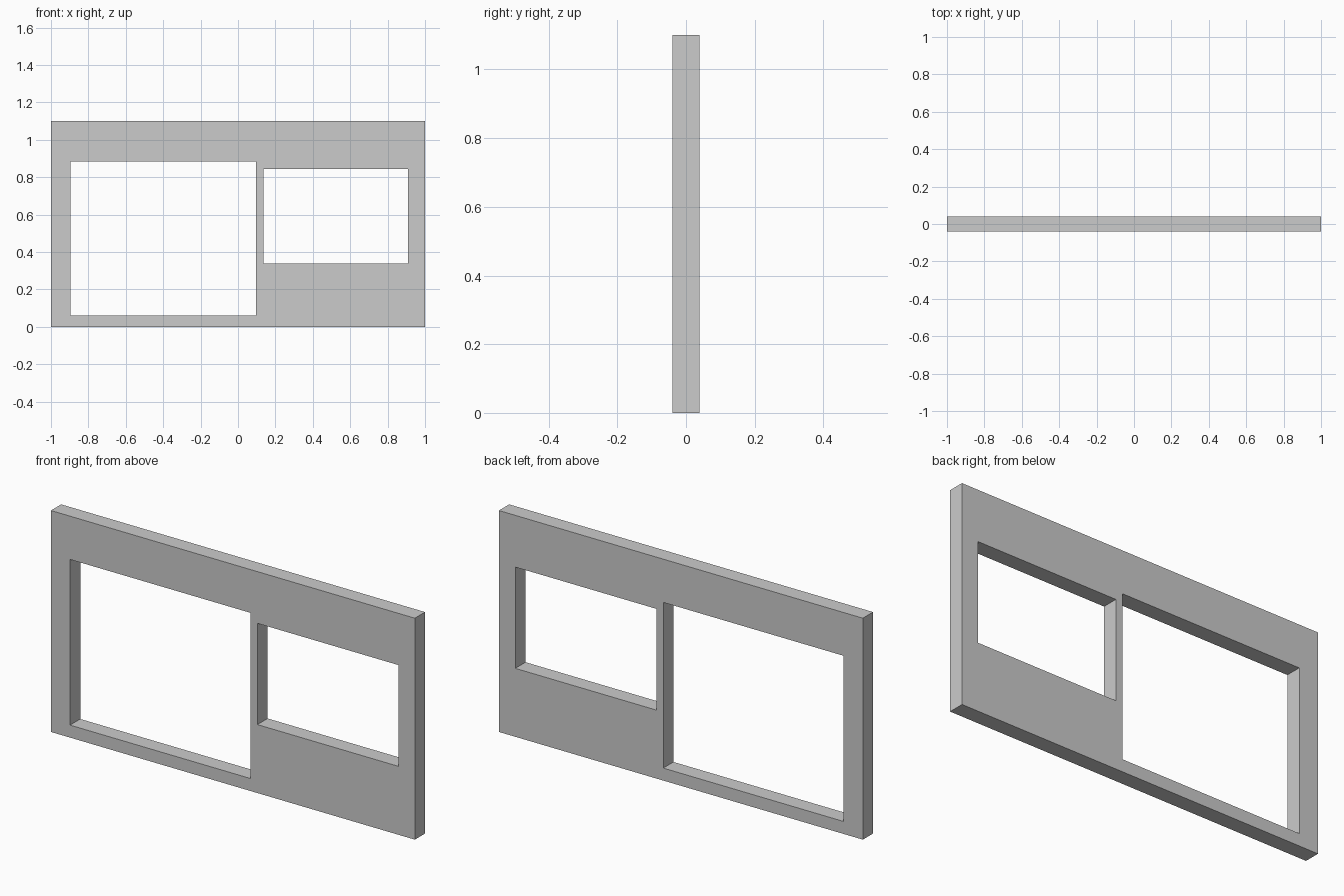
import bpy, bmesh
from math import radians
from mathutils import Matrix

if "Cube" in bpy.data.objects:
    bpy.data.objects.remove(bpy.data.objects["Cube"])

HALF_DEPTH = 0.04

# Flat outline of the panel, with its two openings (x0, x1, z0, z1)
outline = (-1.0, 1.0, 0.0, 1.10)
large_opening = (-0.895, 0.097, 0.062, 0.885)
small_opening = (0.135, 0.91, 0.34, 0.843)

profile = bpy.data.curves.new("panel_profile", 'CURVE')
profile.dimensions = '2D'
profile.fill_mode = 'BOTH'
profile.extrude = HALF_DEPTH


def add_rectangle(x0, x1, z0, z1):
    spline = profile.splines.new('POLY')
    spline.points.add(3)
    for point, (x, z) in zip(spline.points, ((x0, z0), (x1, z0), (x1, z1), (x0, z1))):
        point.co = (x, z, 0, 1)
    spline.use_cyclic_u = True


for rectangle in (outline, large_opening, small_opening):
    add_rectangle(*rectangle)

# Turn the filled, extruded profile into a clean standing mesh
helper = bpy.data.objects.new("profile_helper", profile)
bpy.context.collection.objects.link(helper)
bpy.context.view_layer.update()
mesh = bpy.data.meshes.new_from_object(
    helper.evaluated_get(bpy.context.evaluated_depsgraph_get()))
bpy.data.objects.remove(helper)

bm = bmesh.new()
bm.from_mesh(mesh)
bmesh.ops.remove_doubles(bm, verts=bm.verts, dist=1e-4)
bmesh.ops.transform(bm, matrix=Matrix.Rotation(radians(90), 4, 'X'), verts=bm.verts)
bmesh.ops.recalc_face_normals(bm, faces=bm.faces)
for face in bm.faces:
    face.smooth = False
bm.to_mesh(mesh)
bm.free()

# Wall panel with a large and a small opening
mesh.name = "window_wall_panel"
panel = bpy.data.objects.new("window_wall_panel", mesh)
bpy.context.collection.objects.link(panel)
